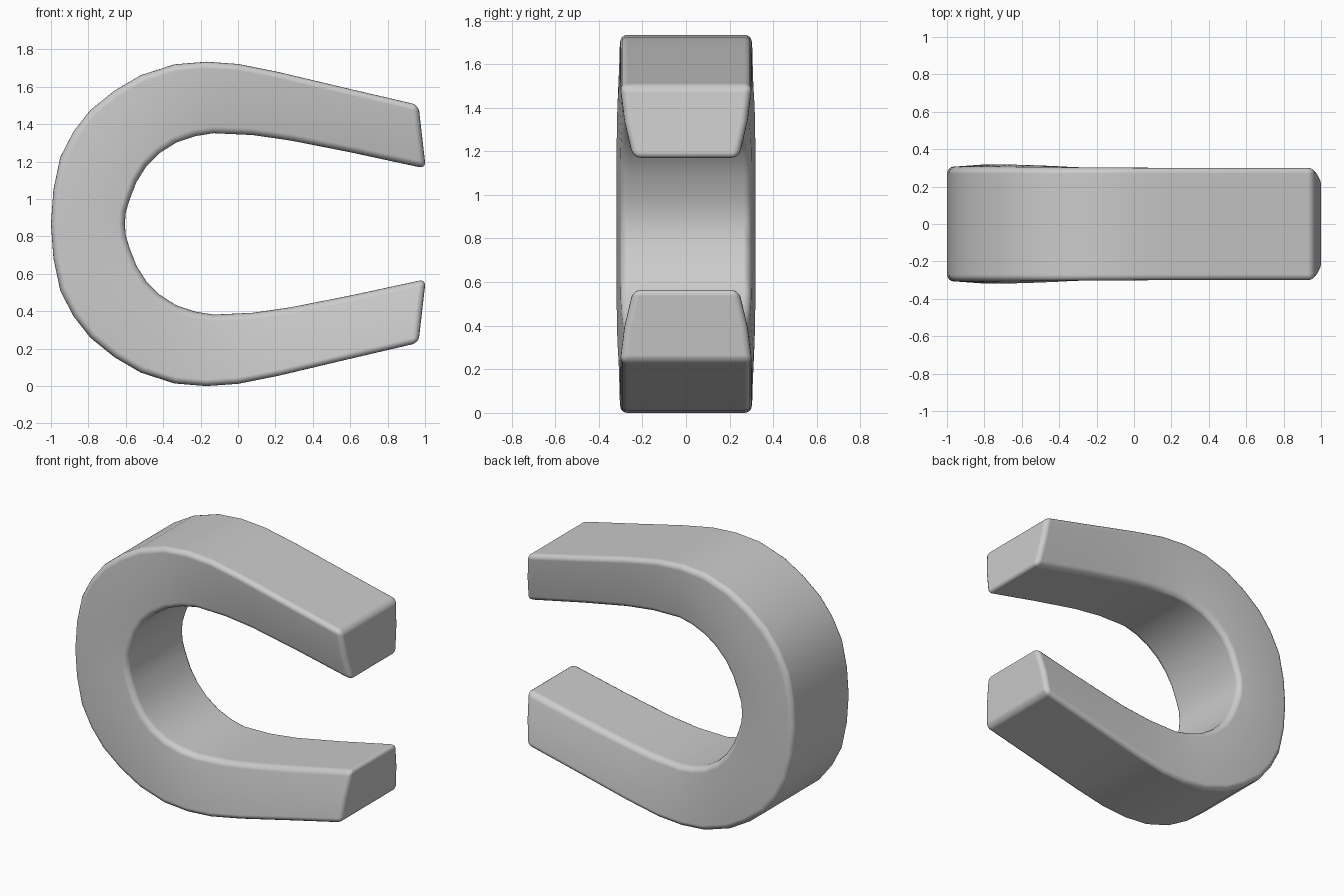
import bpy, bmesh

cube = bpy.data.objects.get("Cube")
if cube:
    bpy.data.objects.remove(cube, do_unlink=True)

MID = 0.867   # height of the mirror plane

# Upper half of the outline, arm tip to bend: outer (x, z) and inner (x, z)
OUTER = [(0.965, 1.503), (0.6, 1.588), (0.22, 1.678), (0.0, 1.722), (-0.17, 1.734),
         (-0.34, 1.72), (-0.52, 1.662), (-0.66, 1.58), (-0.79, 1.475), (-0.88, 1.36),
         (-0.95, 1.225), (-0.987, 1.05), (-1.0, MID)]
INNER = [(1.004, 1.163), (0.6, 1.25), (0.28, 1.313), (0.08, 1.342), (-0.13, 1.352),
         (-0.23, 1.336), (-0.33, 1.302), (-0.42, 1.245), (-0.49, 1.175), (-0.543, 1.09),
         (-0.58, 0.995), (-0.6, 0.93), (-0.605, MID)]


def mirrored(points):
    """Continue the upper half through the bend into the lower half."""
    return points + [(x, 2 * MID - z) for x, z in reversed(points[:-1])]


def section(bm, outer, inner, bend):
    """One tapered cross-section; it widens and bulges towards the bend."""
    w_out = 0.304
    w_mid = 0.283 + 0.035 * bend
    w_in = 0.243 + 0.055 * bend
    mid = ((outer[0] + inner[0]) / 2, (outer[1] + inner[1]) / 2)
    ring = [(outer, -w_out), (mid, -w_mid), (inner, -w_in),
            (inner, w_in), (mid, w_mid), (outer, w_out)]
    return [bm.verts.new((p[0], y, p[1])) for p, y in ring]


# Magnet body, lofted along the horseshoe
bm = bmesh.new()
rings = []
outline = list(zip(mirrored(OUTER), mirrored(INNER)))
for o, i in outline:
    t = min(max((0.3 - o[0]) / 1.2, 0), 1)
    rings.append(section(bm, o, i, t * t * (3 - 2 * t)))
for a, b in zip(rings, rings[1:]):
    for k in range(6):
        n = (k + 1) % 6
        bm.faces.new((a[k], a[n], b[n], b[k]))
bm.faces.new(rings[0])
bm.faces.new(rings[-1][::-1])
bmesh.ops.recalc_face_normals(bm, faces=bm.faces[:])

mesh = bpy.data.meshes.new("horseshoe_body")
bm.to_mesh(mesh)
bm.free()
body = bpy.data.objects.new("horseshoe_body", mesh)
bpy.context.collection.objects.link(body)

# Plain grey
grey = bpy.data.materials.new("plain_grey")
grey.use_nodes = True
colour = (0.6, 0.6, 0.6, 1)
grey.diffuse_color = colour
grey.node_tree.nodes["Principled BSDF"].inputs["Base Color"].default_value = colour
mesh.materials.append(grey)

# Softened long edges and arm tips
mesh.shade_smooth()
bevel = body.modifiers.new("soft_edges", "BEVEL")
bevel.width = 0.035
bevel.segments = 4
bevel.limit_method = "ANGLE"
bevel.angle_limit = 0.9
bevel.harden_normals = True
